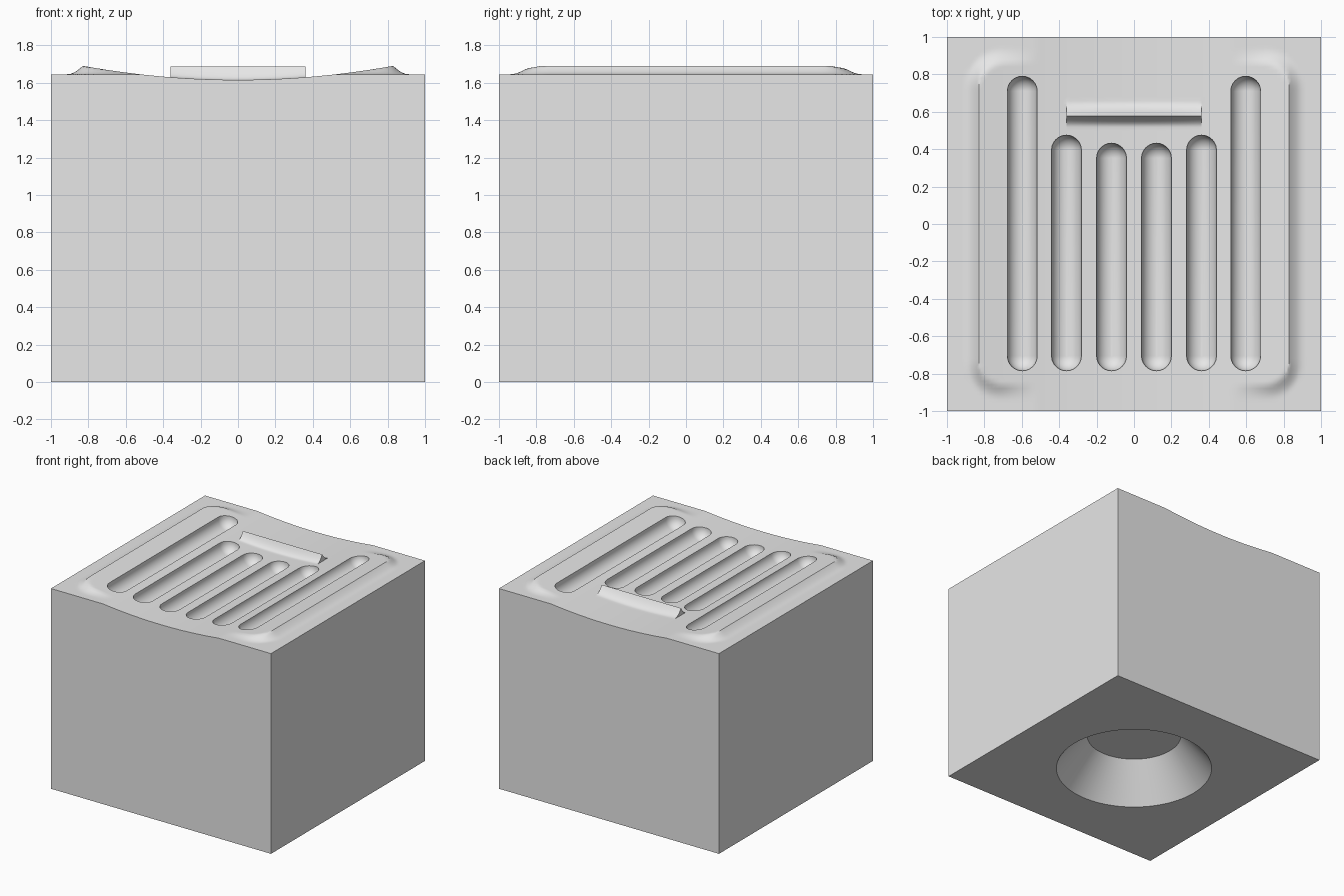
import bpy, bmesh, math

if "Cube" in bpy.data.objects:
    bpy.data.objects.remove(bpy.data.objects["Cube"], do_unlink=True)

BASE = 1.645
PEAK = 1.69
LIP_X, LIP_Y, LIP_R = 0.83, 0.86, 0.13
RIDGE_X, RIDGE_Y = 0.36, 0.578

grey = bpy.data.materials.new("plain grey")
grey.use_nodes = True
grey.diffuse_color = (0.8, 0.8, 0.8, 1)
grey.node_tree.nodes["Principled BSDF"].inputs["Base Color"].default_value = (0.8, 0.8, 0.8, 1)


def make_object(name, bm):
    bmesh.ops.recalc_face_normals(bm, faces=bm.faces)
    mesh = bpy.data.meshes.new(name)
    bm.to_mesh(mesh)
    bm.free()
    mesh.materials.append(grey)
    obj = bpy.data.objects.new(name, mesh)
    bpy.context.collection.objects.link(obj)
    return obj


def dish(x):
    return 1.615 + 0.109 * x * x


def top_height(x, y):
    # shallow dish whose raised rims fall away in a concave fillet
    z = dish(x)
    if z > BASE:
        qx, qy = abs(x) - LIP_X + LIP_R, abs(y) - LIP_Y + LIP_R
        d = math.hypot(max(qx, 0), max(qy, 0)) + min(max(qx, qy), 0) - LIP_R
        fall = max(0, 1 - max(d, 0) / 0.075) ** 1.6
        z = BASE + (min(z, PEAK) - BASE) * fall
    # narrow cross ridge near the back
    if abs(x) <= RIDGE_X:
        width = 0.06 if y < RIDGE_Y else 0.08
        z += (1.686 - z) * max(0, 1 - abs(y - RIDGE_Y) / width) ** 2
    return z


def grid_lines(extra, step=0.02):
    # regular lines, replaced by exact lines where the form needs them
    n = round(1 / step)
    lines = [i * step for i in range(-n, n + 1)]
    lines = [v for v in lines if abs(v) > 0.999 or all(abs(v - e) > 0.006 for e in extra)]
    return sorted(lines + extra)


def block():
    xs = grid_lines([s * v for s in (-1, 1) for v in (RIDGE_X, RIDGE_X + 0.001, LIP_X, 0.85, 0.87)])
    ys = grid_lines([-LIP_Y, LIP_Y] + [RIDGE_Y + 0.01 * i for i in range(-6, 9)])
    bm = bmesh.new()
    top = [[bm.verts.new((x, y, top_height(x, y))) for x in xs] for y in ys]
    for a, b in zip(top, top[1:]):
        for i in range(len(xs) - 1):
            bm.faces.new((a[i], a[i + 1], b[i + 1], b[i]))
    foot = [bm.verts.new((x, y, 0)) for x, y in ((-1, -1), (1, -1), (1, 1), (-1, 1))]
    bm.faces.new(foot)
    edges = (top[0], [r[-1] for r in top], top[-1][::-1], [r[0] for r in top][::-1])
    for i, edge in enumerate(edges):
        bm.faces.new([foot[i]] + edge + [foot[(i + 1) % 4]])
    return make_object("block", bm)


def bridge_rings(bm, rings):
    for a, b in zip(rings, rings[1:]):
        for i in range(len(a)):
            j = (i + 1) % len(a)
            bm.faces.new((a[i], a[j], b[j], b[i]))
    bm.faces.new(rings[0])
    bm.faces.new(rings[-1])


def add_slot(bm, x, y0, y1, r=0.08, arc=12):
    # round-bottomed slot with ball ends and open top
    z = dish(x) - 0.005
    levels = [(r, z + 0.15)]
    for k in range(10):
        t = math.radians(k * 9.5)
        levels.append((r * math.cos(t), z - r * math.sin(t)))
    rings = []
    for rad, h in levels:
        ring = []
        for cy, start in ((y1 - r, 0), (y0 + r, math.pi)):
            for i in range(arc + 1):
                a = start + math.pi * i / arc
                ring.append(bm.verts.new((x + rad * math.cos(a), cy + rad * math.sin(a), h)))
        rings.append(ring)
    bridge_rings(bm, rings)


def slot_cutter():
    bm = bmesh.new()
    for x, back in ((0.597, 0.79), (0.361, 0.475), (0.12, 0.432)):
        for side in (-1, 1):
            add_slot(bm, side * x, -0.785, back)
    return make_object("slot_cutter", bm)


def recess_cutter():
    # tapered round recess under the base
    h, r0, r1, sink = 0.285, 0.59, 0.356, 0.05
    bm = bmesh.new()
    grow = (r0 - r1) / h * sink
    bmesh.ops.create_cone(bm, cap_ends=True, segments=96, radius1=r0 + grow, radius2=r1, depth=h + sink)
    bmesh.ops.translate(bm, verts=bm.verts, vec=(0, 0, (h - sink) / 2))
    return make_object("recess_cutter", bm)


body = block()
bpy.context.view_layer.objects.active = body
for cutter in (slot_cutter(), recess_cutter()):
    cutter.hide_render = True
    mod = body.modifiers.new(cutter.name, "BOOLEAN")
    mod.operation = "DIFFERENCE"
    mod.solver = "EXACT"
    mod.object = cutter
    bpy.ops.object.modifier_apply(modifier=mod.name)
    bpy.data.objects.remove(cutter, do_unlink=True)

bpy.ops.object.select_all(action="DESELECT")
body.select_set(True)
bpy.ops.object.shade_smooth_by_angle(angle=math.radians(30))
